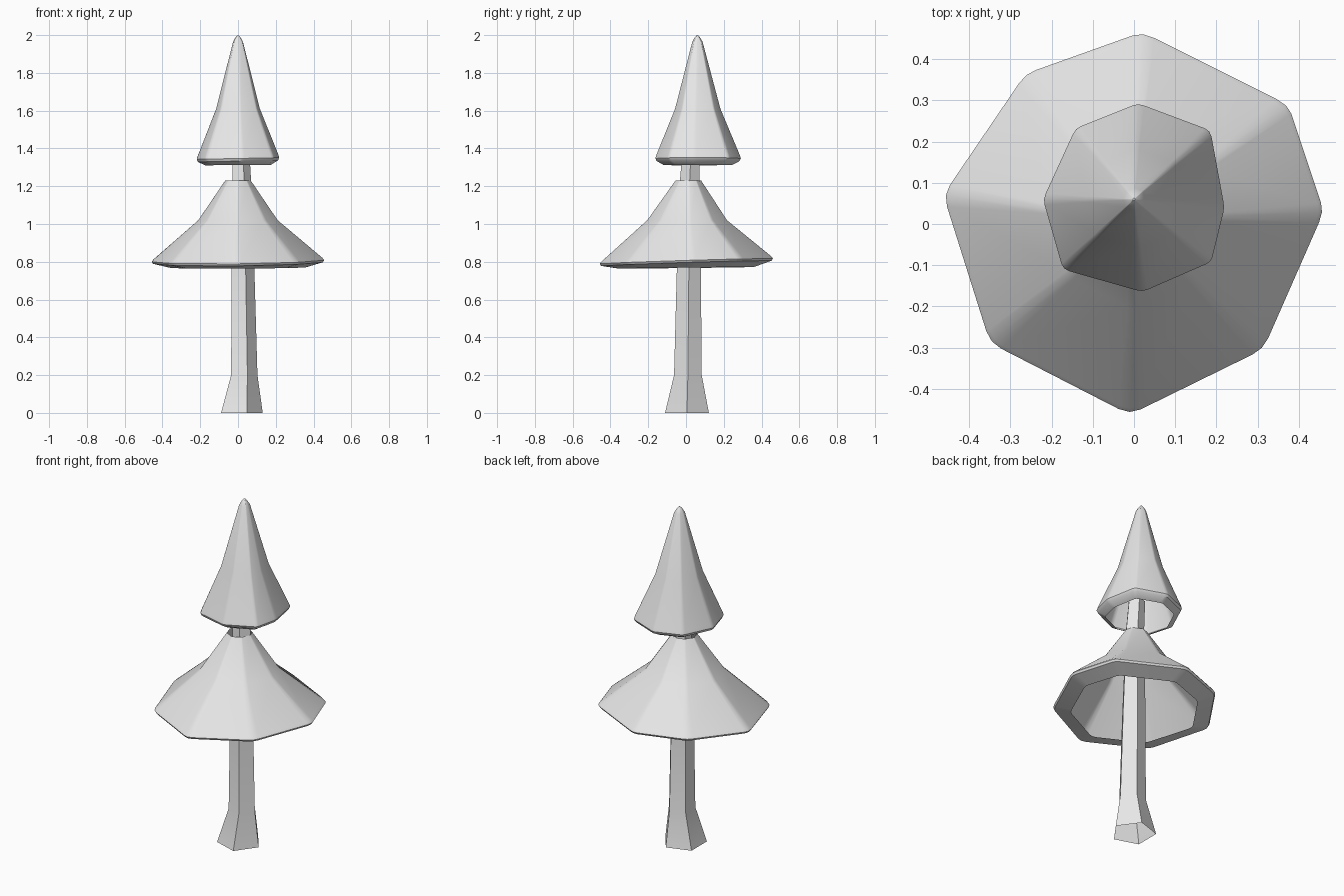
import bpy, bmesh, math
from mathutils import Vector

if "Cube" in bpy.data.objects:
    bpy.data.objects.remove(bpy.data.objects["Cube"], do_unlink=True)

grey = bpy.data.materials.new("plain grey")
grey.use_nodes = True
grey.diffuse_color = (0.8, 0.8, 0.8, 1)
grey.node_tree.nodes["Principled BSDF"].inputs["Base Color"].default_value = (0.8, 0.8, 0.8, 1)


def loft(name, rings, cap_top=False):
    """Skin a list of equal rings of points, leaving the lower end open."""
    bm = bmesh.new()
    loops = [[bm.verts.new(p) for p in ring] for ring in rings]
    n = len(loops[0])
    for low, high in zip(loops, loops[1:]):
        for i in range(n):
            j = (i + 1) % n
            bm.faces.new((low[i], low[j], high[j], high[i]))
    if cap_top:
        bm.faces.new(loops[-1])
    mesh = bpy.data.meshes.new(name)
    bm.to_mesh(mesh)
    bm.free()
    mesh.materials.append(grey)
    obj = bpy.data.objects.new(name, mesh)
    bpy.context.collection.objects.link(obj)
    bpy.ops.object.select_all(action="DESELECT")
    obj.select_set(True)
    bpy.context.view_layer.objects.active = obj
    bpy.ops.object.shade_smooth_by_angle(angle=math.radians(35))
    return obj


def rounded(corners, cut=0.08):
    """Round off each corner of an outline with three points."""
    out = []
    for i, c in enumerate(corners):
        a = c.lerp(corners[i - 1], cut)
        b = c.lerp(corners[(i + 1) % len(corners)], cut)
        out += [a, (a + b + 2 * c) / 4, b]
    return out


def canopy(name, outline, centre, profile, tilt, cap_top=False):
    """Profile rows are scale, height, y drift and how much the tilt counts."""
    mid = Vector(centre)
    shape = rounded([(Vector(p) - mid) * 1.013 for p in outline])
    rings = []
    for scale, z, drift, sway in profile:
        rings.append([(mid.x + p.x * scale, mid.y + drift + p.y * scale,
                       z + sway * (p.x * tilt[0] + p.y * tilt[1])) for p in shape])
    return loft(name, rings, cap_top)


# Five-sided trunk with a flared foot
trunk_rows = [(0.122, 0, 0.009, 0.005), (0.077, 0.2, 0.026, 0.01),
              (0.067, 0.75, 0.02, 0.015), (0.053, 1.25, 0.015, 0.02),
              (0.048, 1.42, 0.01, 0.03)]
loft("trunk", [[(x + r * math.cos(k * math.tau / 5), y + r * math.sin(k * math.tau / 5), z)
                for k in range(5)] for r, z, x, y in trunk_rows], True)

# Wide lower canopy: tucked rim, flared skirt, narrow open collar
lower = [(0.455, 0.03), (0.37, 0.285), (0.02, 0.46), (-0.26, 0.36),
         (-0.457, 0.07), (-0.345, -0.285), (-0.01, -0.457), (0.31, -0.3)]
canopy("lower_canopy", lower, (0, 0),
       [(0.78, 0.768, 0, 0.3), (0.985, 0.792, 0, 1), (1, 0.803, 0, 1),
        (0.98, 0.815, 0, 1), (0.46, 1.02, 0.005, 0), (0.148, 1.23, 0.012, 0)],
       (0.01, 0.03))

# Tall upper canopy with a rounded tip
upper = [(0.217, 0.04), (0.183, 0.225), (0.01, 0.29), (-0.14, 0.23),
         (-0.218, 0.06), (-0.17, -0.108), (0.02, -0.162), (0.185, -0.09)]
canopy("upper_canopy", upper, (0, 0.06),
       [(0.8, 1.312, 0, 0.3), (0.97, 1.333, 0, 1), (1, 1.347, 0, 1),
        (0.975, 1.365, 0, 1), (0.53, 1.61, 0, 0), (0.12, 1.965, 0, 0),
        (0.06, 1.988, 0, 0), (0.012, 2, 0, 0)],
       (0.02, 0.0), True)
